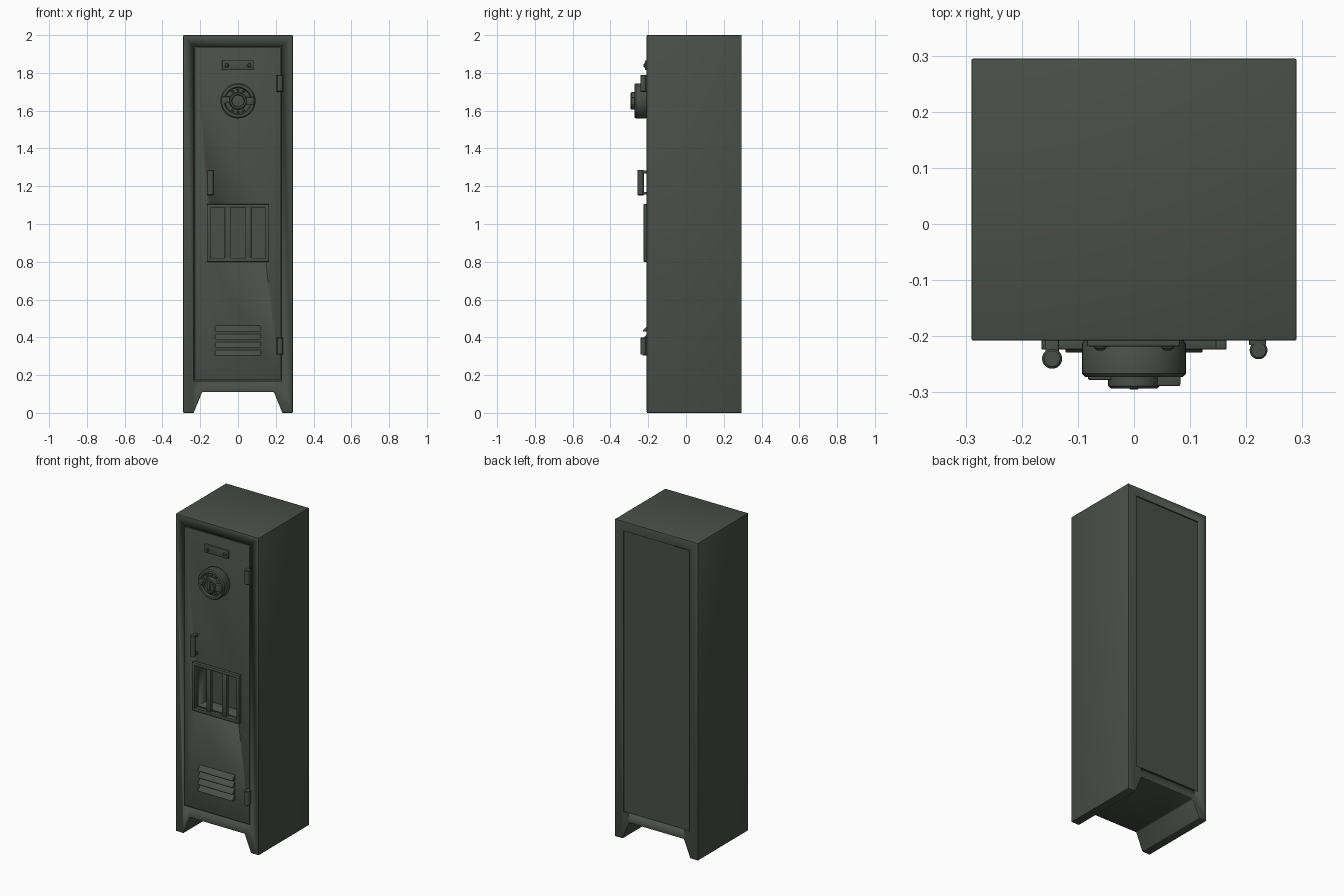
import bpy, bmesh, math
from mathutils import Vector

if "Cube" in bpy.data.objects:
    bpy.data.objects.remove(bpy.data.objects["Cube"])

paint = bpy.data.materials.new("dark grey green paint")
paint.diffuse_color = (0.068, 0.077, 0.068, 1)
paint.use_nodes = True
paint.node_tree.nodes["Principled BSDF"].inputs["Base Color"].default_value = paint.diffuse_color


def finish(name, bm, bevel=0.0):
    bmesh.ops.recalc_face_normals(bm, faces=bm.faces)
    me = bpy.data.meshes.new(name)
    bm.to_mesh(me)
    bm.free()
    ob = bpy.data.objects.new(name, me)
    bpy.context.collection.objects.link(ob)
    me.materials.append(paint)
    bpy.context.view_layer.objects.active = ob
    bpy.ops.object.select_all(action='DESELECT')
    ob.select_set(True)
    if bevel:
        m = ob.modifiers.new("bevel", 'BEVEL')
        m.width, m.segments, m.limit_method = bevel, 2, 'ANGLE'
        bpy.ops.object.modifier_apply(modifier=m.name)
    bpy.ops.object.shade_smooth_by_angle(angle=math.radians(35))
    return ob


def prism(name, pts, axis, a, b, bevel=0.0):
    """Extrude a 2D profile along x (points are y,z) or y (points are x,z)."""
    bm = bmesh.new()
    put = (lambda p, t: (t, p[0], p[1])) if axis == 'X' else (lambda p, t: (p[0], t, p[1]))
    f = bm.faces.new([bm.verts.new(put(p, a)) for p in pts])
    ext = bmesh.ops.extrude_face_region(bm, geom=[f])
    vs = [v for v in ext["geom"] if isinstance(v, bmesh.types.BMVert)]
    bmesh.ops.translate(bm, verts=vs, vec=Vector(put((0, 0), b - a)))
    return finish(name, bm, bevel)


def box(name, x, y, z, bevel=0.0):
    return prism(name, [(x[0], z[0]), (x[1], z[0]), (x[1], z[1]), (x[0], z[1])],
                 'Y', y[0], y[1], bevel)


def lathe(name, centre, profile, axis='Y', n=40):
    """Spin (radius, height) points; height runs toward -y or +z."""
    bm = bmesh.new()
    rings = []
    for r, h in profile:
        ring = []
        for i in range(n):
            t = 2 * math.pi * i / n
            u, v = r * math.cos(t), r * math.sin(t)
            off = Vector((u, -h, v)) if axis == 'Y' else Vector((u, v, h))
            ring.append(bm.verts.new(Vector(centre) + off))
        rings.append(ring)
    for p, q in zip(rings, rings[1:]):
        for i in range(n):
            bm.faces.new((p[i], p[(i + 1) % n], q[(i + 1) % n], q[i]))
    bm.faces.new(rings[0])
    bm.faces.new(rings[-1])
    return finish(name, bm)


def cut(ob, cutter):
    m = ob.modifiers.new("cut", 'BOOLEAN')
    m.operation, m.solver, m.object = 'DIFFERENCE', 'EXACT', cutter
    bpy.context.view_layer.objects.active = ob
    bpy.ops.object.modifier_apply(modifier=m.name)


FRONT, BACK = -0.208, 0.295
DOOR = -0.205

# cabinet with full-depth runner feet
half = [(0.19, 0.11), (0.235, 0), (0.29, 0), (0.29, 2.0)]
cabinet = prism("cabinet", half + [(-x, z) for x, z in reversed(half)], 'Y', FRONT, BACK, 0.004)
door = box("door", (-0.229, 0.225), (DOOR, -0.19), (0.176, 1.934), 0.002)

# recesses for the door, the back panel and the window
cutters = [box("door_recess", (-0.235, 0.231), (-0.3, -0.194), (0.17, 1.94)),
           box("back_recess", (-0.23, 0.23), (0.287, 0.4), (0.17, 1.94)),
           box("window_pocket", (-0.145, 0.145), (-0.3, -0.1), (0.82, 1.085))]
for c in cutters:
    cut(cabinet, c)
cut(door, cutters[2])
for c in cutters:
    bpy.data.objects.remove(c)

# window frame and bars
for s, n in ((-1, "left"), (1, "right")):
    box("window_frame_" + n, sorted((s * 0.145, s * 0.165)), (-0.224, -0.2), (0.80, 1.105), 0.003)
    box("window_bar_" + n, (s * 0.055 - 0.016, s * 0.055 + 0.016), (-0.217, -0.195), (0.815, 1.09), 0.004)
for z, n in ((0.80, "bottom"), (1.085, "top")):
    box("window_frame_" + n, (-0.147, 0.147), (-0.224, -0.2), (z, z + 0.02), 0.003)

# vent louvres
for i in range(4):
    z = 0.303 + 0.0425 * i
    prism("vent_louvre", [(-0.2, z), (-0.229, z), (-0.229, z + 0.006), (-0.2, z + 0.036)],
          'X', -0.122, 0.122, 0.002)

# hinges on the right edge of the door
for z in (0.308, 1.70):
    lathe("hinge_pin", (0.222, -0.225, z),
          [(0.013, 0), (0.016, 0.003), (0.016, 0.087), (0.013, 0.09)], 'Z', 20)
    box("hinge_leaf", (0.205, 0.235), (-0.216, -0.19), (z, z + 0.09), 0.002)

# pull handle
lathe("handle_grip", (-0.146, -0.24, 1.152),
      [(0.014, 0), (0.018, 0.004), (0.018, 0.13), (0.014, 0.134)], 'Z', 24)
for z in (1.155, 1.268):
    box("handle_mount", (-0.158, -0.134), (-0.24, -0.2), (z, z + 0.015), 0.002)

# name plate with rivets
box("name_plate", (-0.084, 0.082), (-0.218, -0.2), (1.815, 1.866), 0.003)
for x in (-0.06, 0.06):
    lathe("plate_rivet", (x, -0.217, 1.84), [(0.012, 0), (0.011, 0.004), (0.006, 0.008)], n=16)

# combination lock: housing with raised rim, dial and latch
LZ = 1.652
lathe("lock_housing", (0, -0.2, LZ),
      [(0.084, 0), (0.093, 0.014), (0.093, 0.066), (0.087, 0.073), (0.073, 0.073),
       (0.069, 0.066), (0.068, 0.061)])
lathe("lock_dial", (0, -0.26, LZ),
      [(0.046, 0), (0.046, 0.029), (0.042, 0.033), (0.034, 0.033), (0.031, 0.026)])
box("dial_grip", (-0.009, 0.009), (-0.295, -0.28), (LZ - 0.03, LZ + 0.03), 0.003)
box("lock_latch", (0.04, 0.083), (-0.289, -0.26), (LZ - 0.022, LZ + 0.02), 0.004)
box("lock_tab", (-0.082, -0.04), (-0.278, -0.26), (LZ - 0.012, LZ + 0.022), 0.003)
for a in (60, 90, 120, 240, 270, 300):
    t = math.radians(a)
    lathe("lock_stud", (0.058 * math.cos(t), -0.26, LZ + 0.058 * math.sin(t)),
          [(0.007, 0), (0.007, 0.008), (0.004, 0.011)], n=12)
